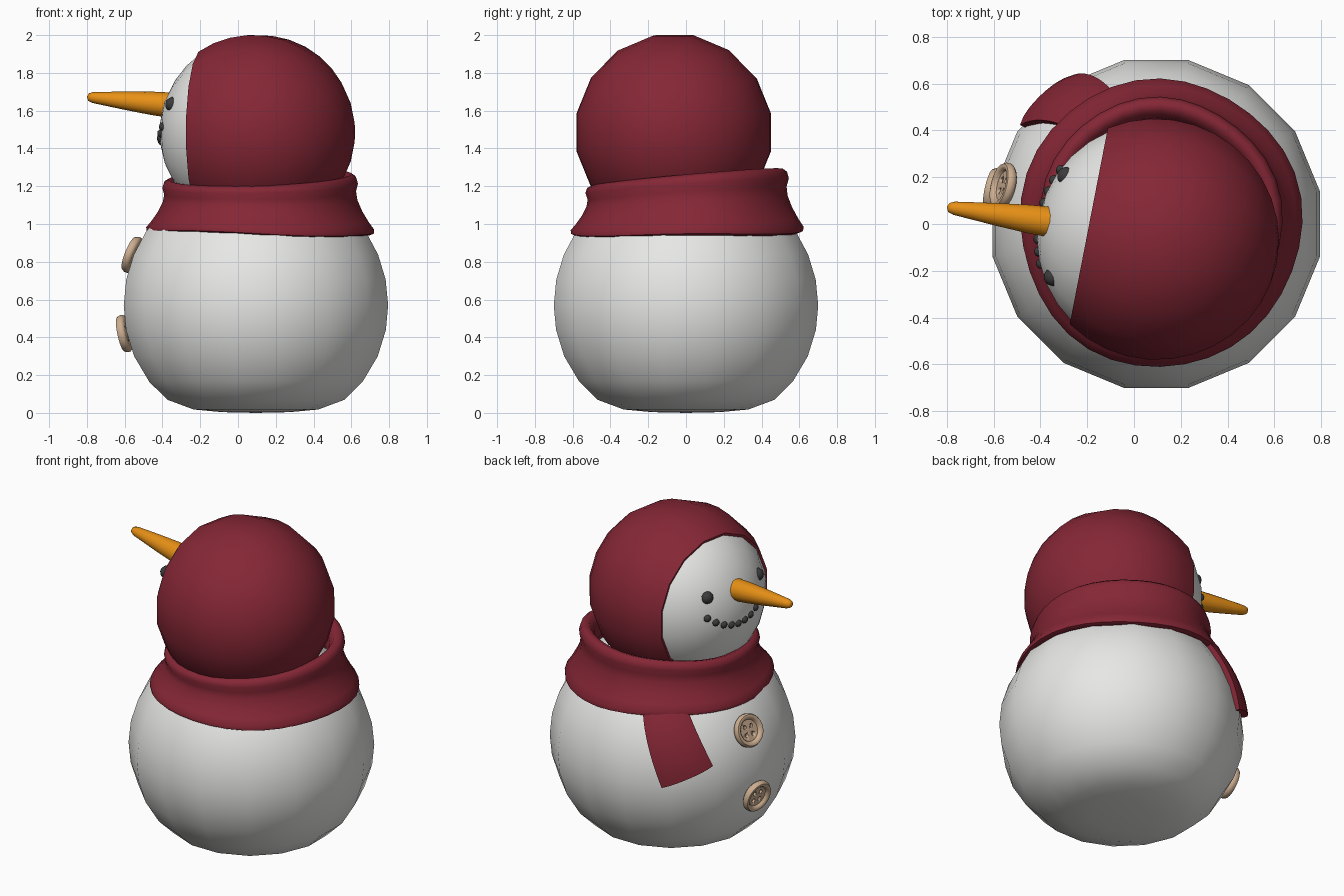
import bpy, bmesh, math
from mathutils import Vector, Matrix

if "Cube" in bpy.data.objects:
    bpy.data.objects.remove(bpy.data.objects["Cube"])


def mat(name, r, g, b):
    m = bpy.data.materials.new(name)
    m.diffuse_color = (r, g, b, 1)
    m.use_nodes = True
    m.node_tree.nodes["Principled BSDF"].inputs["Base Color"].default_value = m.diffuse_color
    return m


WHITE = mat("snow white", 0.8, 0.8, 0.79)
RED = mat("wine red", 0.235, 0.02, 0.036)
ORANGE = mat("carrot orange", 0.8, 0.28, 0.008)
COAL = mat("coal grey", 0.045, 0.045, 0.047)
TAN = mat("button tan", 0.60, 0.42, 0.28)


def finish(bm, name, material, angle=60):
    bmesh.ops.remove_doubles(bm, verts=bm.verts, dist=1e-5)
    bmesh.ops.recalc_face_normals(bm, faces=bm.faces)
    me = bpy.data.meshes.new(name)
    bm.to_mesh(me)
    bm.free()
    me.materials.append(material)
    me.shade_smooth()
    me.set_sharp_from_angle(angle=math.radians(angle))
    ob = bpy.data.objects.new(name, me)
    bpy.context.collection.objects.link(ob)
    return ob


def grid(rows, closed):
    """Skin a list of equal point rows; closed joins the row ends."""
    bm = bmesh.new()
    vs = [[bm.verts.new(p) for p in row] for row in rows]
    n = len(rows[0])
    for a, b in zip(vs, vs[1:]):
        for i in range(n if closed else n - 1):
            j = (i + 1) % n
            bm.faces.new((a[i], a[j], b[j], b[i]))
    return bm


def lathe(name, profile, segs, material, pos=(0, 0, 0), axis=(0, 0, 1), angle=60):
    """Spin (radius, height) points about an axis, flats facing the sides."""
    rows = [[(r * math.cos((i + .5) * math.tau / segs), r * math.sin((i + .5) * math.tau / segs), z)
             for i in range(segs)] for r, z in profile]
    ob = finish(grid(rows, True), name, material, angle)
    rot = Vector(axis).to_track_quat('Z', 'Y').to_matrix().to_4x4()
    ob.data.transform(Matrix.Translation(pos) @ rot)
    return ob


def arc(r, a0, a1, n):
    angs = [math.radians(a0 + (a1 - a0) * i / n) for i in range(n + 1)]
    return [(r * max(0, math.sin(a)), r * math.cos(a)) for a in angs]


BODY = Vector((0.095, 0, 0.57))
HEAD = Vector((0.095, -0.065, 1.485))
FLAT = 1 / math.cos(math.pi / 16)      # flats of 16 sides sit at the wanted radius


def around(a, r=1.0, z=0.0):
    a = math.radians(a)
    return Vector((-r * math.cos(a), r * math.sin(a), z))


# Body: ball with a flattened base
low = [(0, 0), (.18, .004), (.33, .018), (.47, .07), (.565, .165), (.645, .30), (.688, .44)]
prof = [(r, z) for r, z in low] + [(r, z + BODY.z) for r, z in arc(.70, 90, 0, 8)]
lathe("body", [(r * FLAT, z) for r, z in prof], 16, WHITE, (BODY.x, BODY.y, 0))

# Head and hood, both spun about the facing direction
facing = around(11)
lathe("head", arc(.50 * FLAT, 180, 0, 16), 16, WHITE, HEAD, facing)
hood = arc(.515 * FLAT, 180, 56, 12) + arc(.485 * FLAT, 55, 75, 2)
lathe("hood", hood, 16, RED, HEAD, facing, 50)

# Carrot nose
base, tip = Vector((-.335, .005, 1.627)), Vector((-.80, .072, 1.673))
lathe("nose", [(0, 0), (.068, 0), (.062, .12), (.05, .25), (.037, .37), (.029, .44),
               (.02, .463), (0, .472)], 14, ORANGE, base, tip - base)


def pebble(name, radius, pos, sub):
    bm = bmesh.new()
    bmesh.ops.create_icosphere(bm, subdivisions=sub, radius=radius, matrix=Matrix.Translation(pos))
    finish(bm, name, COAL)


# Coal eyes and mouth
for i, a in enumerate((35, -20)):
    pebble(f"eye_{i + 1}", .04, HEAD + around(a, .47, .148), 2)
for i in range(9):
    t = (i - 4) / 4
    z = -.05 + .08 * t * t
    pebble(f"mouth_pebble_{i + 1}", .023, HEAD + around(12 + 24 * t, math.sqrt(.503 ** 2 - z * z), z), 2)

# Wrapped scarf: flared ring with rolled top and bottom edges
ring = [(.55, .04), (.578, 0), (.602, .03), (.603, .10), (.575, .22), (.54, .40), (.515, .58),
        (.508, .72), (.518, .85), (.508, .95), (.485, 1.0), (.455, .97), (.43, .85), (.42, .6)]
N = 36
rows = []
for r, t in ring:
    row = []
    for i in range(N):
        a = math.tau * i / N
        c, s = math.cos(a), math.sin(a)
        bottom = .947 - .015 * c + .006 * s + .007 * math.cos(3 * a)
        top = 1.248 + .045 * s + .015 * c
        rr = r + .006 * math.sin(3 * a + 1) + .004 * math.sin(5 * a)
        row.append((.112 + rr * c, .005 + .012 * t * s + rr * s * 1.02, bottom + (top - bottom) * t))
    rows.append(row)
finish(grid(rows, True), "scarf_wrap", RED)

# Hanging scarf end, draped over the body
rows = []
for j in range(11):
    v = j / 10
    row = []
    for i in range(9):
        u = i / 8
        a = (108 + 12 * v) * (1 - u) + (134 + 10 * v) * u
        z = .99 + ((.57 + .12 * u) - .99) * v
        r = math.sqrt(.714 ** 2 - (z - BODY.z) ** 2) + .028 - .012 * (abs(2 * u - 1) ** 4)
        row.append(BODY + Vector((r * math.cos(math.radians(a)), r * math.sin(math.radians(a)), z - BODY.z)))
    rows.append(row)
bm = grid(rows, False)
bmesh.ops.recalc_face_normals(bm, faces=bm.faces)
f = next(iter(bm.faces))
if f.normal.dot(f.calc_center_median() - BODY) < 0:
    bmesh.ops.reverse_faces(bm, faces=bm.faces)
bmesh.ops.solidify(bm, geom=bm.faces[:], thickness=.04)
finish(bm, "scarf_end", RED)


# Buttons with a raised rim and four holes
def button(name, offset):
    d = Vector(offset).normalized()
    pos = BODY + d * .718
    ob = lathe(name, [(0, -.015), (.088, -.015), (.10, -.003), (.10, .014), (.092, .028), (.08, .03),
                      (.07, .022), (.064, .010), (0, .010)], 28, TAN, pos, d, 50)
    place = Matrix.Translation(pos) @ d.to_track_quat('Z', 'Y').to_matrix().to_4x4()
    bm = bmesh.new()
    for sx in (-1, 1):
        for sy in (-1, 1):
            bmesh.ops.create_cone(bm, cap_ends=True, segments=12, radius1=.012, radius2=.012, depth=.1,
                                  matrix=place @ Matrix.Translation((sx * .024, sy * .024, 0)))
    cutter = finish(bm, name + "_cutter", TAN)
    cutter.hide_render = True
    mod = ob.modifiers.new("holes", 'BOOLEAN')
    mod.operation, mod.object, mod.solver = 'DIFFERENCE', cutter, 'EXACT'
    bpy.context.view_layer.objects.active = ob
    bpy.ops.object.modifier_apply(modifier=mod.name)
    bpy.data.objects.remove(cutter)


button("upper_button", (-.66, .165, .27))
button("lower_button", (-.695, .14, -.15))
